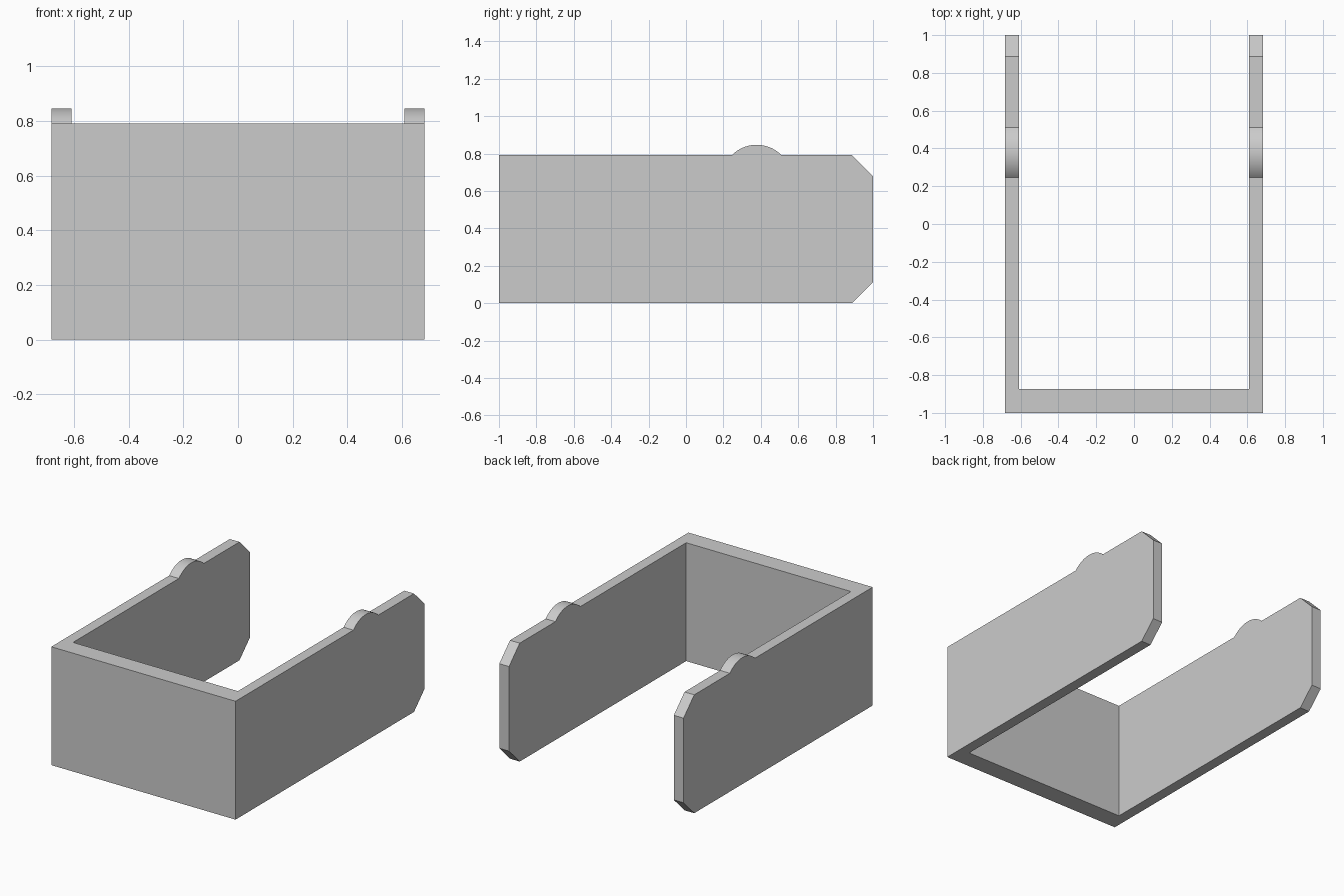
import bpy, bmesh, math

if "Cube" in bpy.data.objects:
    bpy.data.objects.remove(bpy.data.objects["Cube"])

HALF_W, INNER_W = 0.682, 0.61
HEIGHT, CHAMFER = 0.792, 0.113
BUMP_Y, BUMP_HALF, BUMP_H = 0.378, 0.132, 0.055

grey = bpy.data.materials.new("plain_grey")
grey.use_nodes = True
grey.diffuse_color = (0.6, 0.6, 0.6, 1)
grey.node_tree.nodes["Principled BSDF"].inputs["Base Color"].default_value = (0.6, 0.6, 0.6, 1)


def extruded(name, outline, half_width):
    """Extrude a (y, z) outline symmetrically along x."""
    bm = bmesh.new()
    face = bm.faces.new([bm.verts.new((-half_width, y, z)) for y, z in outline])
    geom = bmesh.ops.extrude_face_region(bm, geom=[face])["geom"]
    moved = [v for v in geom if isinstance(v, bmesh.types.BMVert)]
    bmesh.ops.translate(bm, verts=moved, vec=(2 * half_width, 0, 0))
    bmesh.ops.recalc_face_normals(bm, faces=bm.faces)
    mesh = bpy.data.meshes.new(name)
    bm.to_mesh(mesh)
    bm.free()
    mesh.materials.append(grey)
    obj = bpy.data.objects.new(name, mesh)
    bpy.context.collection.objects.link(obj)
    return obj


# Side outline: chamfered back corners and a rounded bump on the top edge
radius = (BUMP_HALF ** 2 + BUMP_H ** 2) / (2 * BUMP_H)
sweep = math.asin(BUMP_HALF / radius)
centre_z = HEIGHT + BUMP_H - radius
STEPS = 24
bump = []
for i in range(STEPS + 1):
    a = sweep * (1 - 2 * i / STEPS)
    bump.append((BUMP_Y + radius * math.sin(a), centre_z + radius * math.cos(a)))
outline = [(-1, 0), (1 - CHAMFER, 0), (1, CHAMFER), (1, HEIGHT - CHAMFER),
           (1 - CHAMFER, HEIGHT)] + bump + [(-1, HEIGHT)]
bracket = extruded("u_bracket", outline, HALF_W)

# Hollow the middle, leaving the front wall and two side arms
cutter = extruded("inner_cutter", [(-0.873, -1), (2, -1), (2, 2), (-0.873, 2)], INNER_W)
cutter.hide_render = True
cut = bracket.modifiers.new("hollow", "BOOLEAN")
cut.operation = "DIFFERENCE"
cut.solver = "EXACT"
cut.object = cutter
bpy.ops.object.select_all(action="DESELECT")
bpy.context.view_layer.objects.active = bracket
bracket.select_set(True)
bpy.ops.object.modifier_apply(modifier=cut.name)
bpy.data.objects.remove(cutter)

# Smooth the bump, keep the other edges crisp
bpy.ops.object.shade_smooth_by_angle(angle=math.radians(25))
